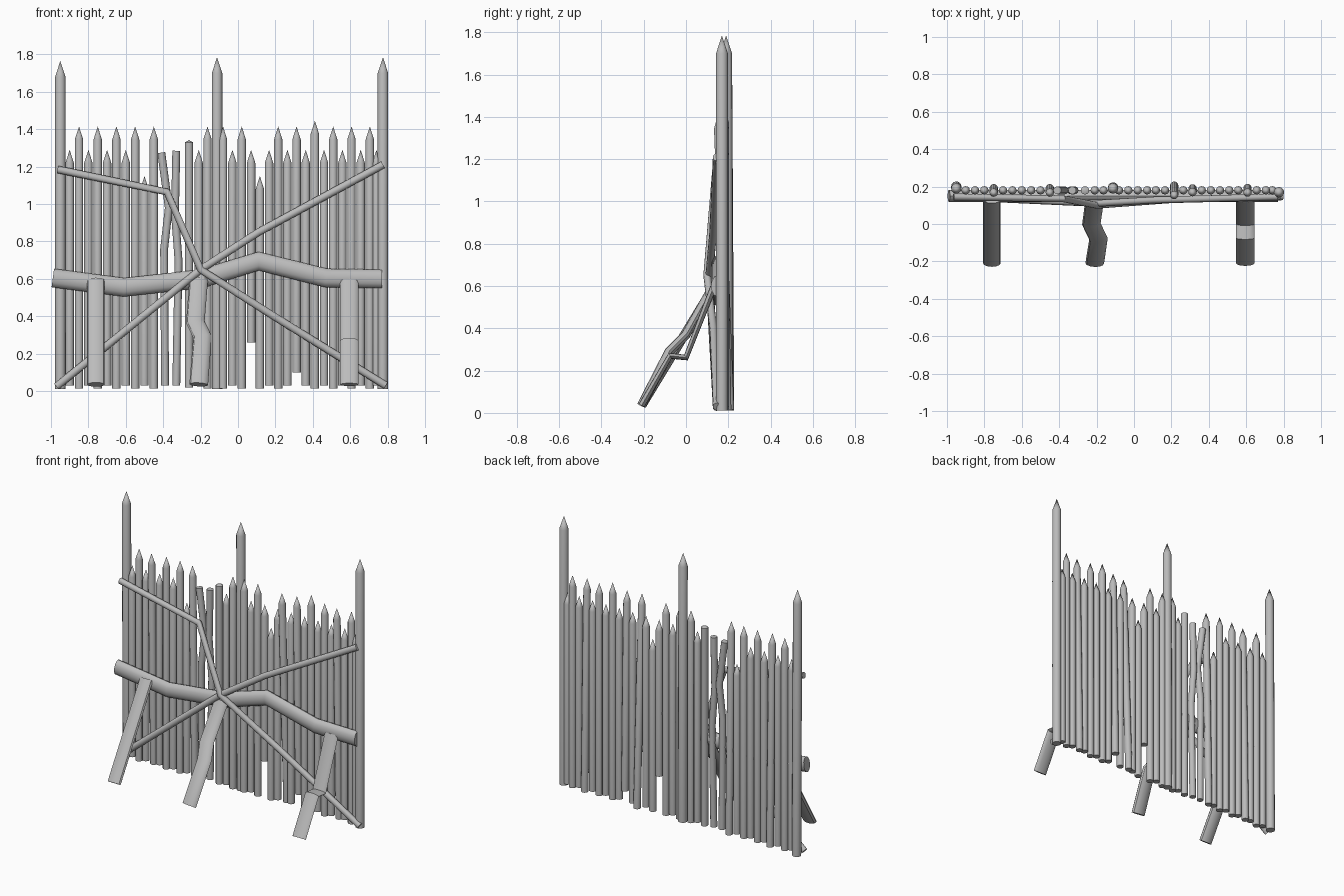
import bpy, bmesh, math
from mathutils import Vector

cube = bpy.data.objects.get("Cube")
if cube:
    bpy.data.objects.remove(cube, do_unlink=True)

wood = bpy.data.materials.new("grey wood")
wood.use_nodes = True
GREY = (0.5, 0.5, 0.5, 1)
wood.diffuse_color = GREY
wood.node_tree.nodes["Principled BSDF"].inputs["Base Color"].default_value = GREY

X, Y = Vector((1, 0, 0)), Vector((0, 1, 0))
SIDES = 12


def pole(name, path, wide, deep, axis, tip=0.0):
    """Sweep an ellipse along a path; 'wide' lies along axis; tip adds a point."""
    pts = [Vector(p) for p in path]
    bm = bmesh.new()
    rings = []
    for i, p in enumerate(pts):
        before, after = pts[max(i - 1, 0)], pts[min(i + 1, len(pts) - 1)]
        t = Vector((0, 0, 0))
        if i > 0:
            t += (p - before).normalized()
        if i < len(pts) - 1:
            t += (after - p).normalized()
        t.normalize()
        a = (axis - axis.dot(t) * t).normalized()
        b = t.cross(a)
        ring = []
        for k in range(SIDES):
            ang = 2 * math.pi * k / SIDES
            ring.append(bm.verts.new(p + a * wide * math.cos(ang) + b * deep * math.sin(ang)))
        rings.append(ring)
    for r, s in zip(rings, rings[1:]):
        for k in range(SIDES):
            j = (k + 1) % SIDES
            bm.faces.new((r[k], r[j], s[j], s[k]))
    bm.faces.new(rings[0])
    if tip:
        apex = bm.verts.new(pts[-1] + (pts[-1] - pts[-2]).normalized() * tip)
        for k in range(SIDES):
            bm.faces.new((rings[-1][k], rings[-1][(k + 1) % SIDES], apex))
    else:
        bm.faces.new(rings[-1])
    bmesh.ops.recalc_face_normals(bm, faces=bm.faces)
    mesh = bpy.data.meshes.new(name)
    bm.to_mesh(mesh)
    bm.free()
    mesh.materials.append(wood)
    obj = bpy.data.objects.new(name, mesh)
    bpy.context.collection.objects.link(obj)
    bpy.ops.object.select_all(action='DESELECT')
    obj.select_set(True)
    bpy.context.view_layer.objects.active = obj
    bpy.ops.object.shade_smooth_by_angle(angle=math.radians(35))


def picket(x, top, bottom=0.03, lean=0.0):
    pole("picket", [(x, 0.18 + lean, bottom), (x, 0.18 - lean, top - 0.07)],
         0.0225, 0.0225, X, 0.07)


TALL, SHORT, LOW = 1.415, 1.29, 1.15

# Left-hand run of alternating pickets
for i in range(10):
    x = -0.9 + 0.05 * i
    if i % 2:
        picket(x, TALL, 0.015, 0.012 if i in (3, 9) else 0)
    else:
        picket(x, LOW if i == 8 else SHORT)

# Right-hand run
for i in range(13):
    x = 0.166 + 0.049 * i
    if i % 2:
        bottom = 0.1 if i == 3 else 0.015
        picket(x, 1.445 if i == 5 else TALL, bottom, {1: 0.025, 3: 0.01, 9: 0.012}.get(i, 0))
    else:
        picket(min(x, 0.74), SHORT)

# Middle run, with one short-bottomed and one sunken picket
for x, top, bottom in [(-0.21, SHORT, 0.03), (-0.163, TALL, 0.015), (-0.08, TALL, 0.015),
                       (-0.03, SHORT, 0.03), (0.02, TALL, 0.015), (0.07, SHORT, 0.26),
                       (0.117, LOW, 0.015)]:
    picket(x, top, bottom)

# Crooked blunt pickets around the gap
pole("crooked_picket", [(-0.39, 0.18, 0.03), (-0.395, 0.18, 0.76),
                        (-0.37, 0.18, 0.98), (-0.41, 0.18, 1.275)], 0.021, 0.021, X)
pole("crooked_picket", [(-0.33, 0.18, 0.03), (-0.318, 0.18, 0.7),
                        (-0.337, 0.18, 0.95), (-0.33, 0.18, 1.285)], 0.021, 0.021, X)
pole("blunt_picket", [(-0.262, 0.18, 0.02), (-0.262, 0.18, 1.33)], 0.0225, 0.0225, X, 0.012)

# Three tall posts
for x, low_y, high_y, top in [(-0.95, 0.2, 0.19, 1.765), (-0.112, 0.195, 0.19, 1.785),
                              (0.775, 0.17, 0.17, 1.785)]:
    pole("tall_post", [(x, low_y, 0.012), (x, high_y, top - 0.085)], 0.028, 0.028, X, 0.085)

# Thick horizontal log
pole("cross_log", [(-0.99, 0.15, 0.605), (-0.61, 0.15, 0.555), (-0.2, 0.15, 0.6),
                   (0.11, 0.15, 0.695), (0.47, 0.15, 0.605), (0.77, 0.15, 0.6)],
     0.032, 0.05, Y)

# Thin diagonal rails meeting in the middle
pole("falling_rail", [(-0.965, 0.145, 1.185), (-0.38, 0.135, 1.065), (-0.2, 0.1, 0.65),
                      (0.2, 0.13, 0.395), (0.79, 0.145, 0.03)], 0.018, 0.02, Y)
pole("rising_rail", [(-0.97, 0.145, 0.025), (-0.2, 0.11, 0.65), (0.11, 0.128, 0.85),
                     (0.775, 0.145, 1.21)], 0.018, 0.02, Y)

# Slanted props, flattened in depth
pole("left_prop", [(-0.76, -0.21, 0.035), (-0.76, 0.13, 0.595)], 0.047, 0.022, X)
pole("middle_prop", [(-0.21, -0.21, 0.035), (-0.19, -0.08, 0.29),
                     (-0.228, 0.0, 0.37), (-0.21, 0.13, 0.6)], 0.05, 0.022, X)
pole("right_prop", [(0.595, -0.21, 0.035), (0.595, -0.075, 0.27),
                    (0.595, 0.0, 0.262), (0.595, 0.13, 0.595)], 0.049, 0.016, X)
